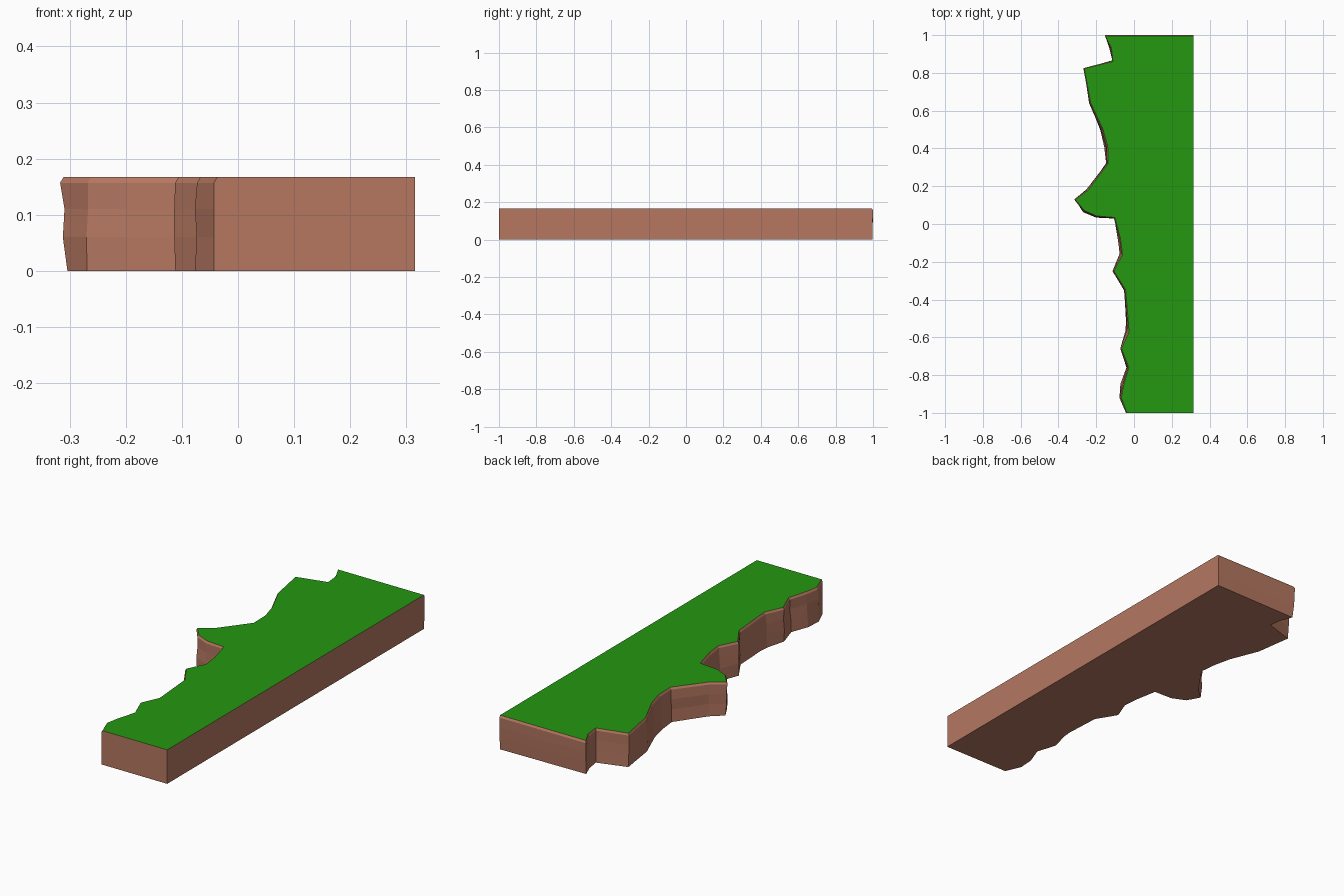
import bpy, bmesh, random
from mathutils import Vector

if "Cube" in bpy.data.objects:
    bpy.data.objects.remove(bpy.data.objects["Cube"])

random.seed(4)


def material(name, rgb):
    m = bpy.data.materials.new(name)
    m.diffuse_color = (*rgb, 1)
    m.use_nodes = True
    m.node_tree.nodes["Principled BSDF"].inputs["Base Color"].default_value = m.diffuse_color
    return m


grass = material("grass green", (0.018, 0.31, 0.005))
rock = material("rock brown", (0.46, 0.185, 0.118))

# Ragged cliff edge, back to front: x, y and how far the lower rock sticks out
EDGE = [(-.155, 1, -.01), (-.125, .93, .003), (-.115, .865, .002),
        (-.268, .825, -.006), (-.235, .64, .002), (-.17, .5, .009),
        (-.145, .41, .011), (-.143, .32, .004), (-.25, .18, -.004),
        (-.317, .13, -.012), (-.267, .067, .003), (-.2, .037, .004),
        (-.105, .03, 0), (-.077, -.08, .008), (-.067, -.16, .011),
        (-.112, -.25, -.002), (-.05, -.35, 0), (-.036, -.52, .005),
        (-.032, -.57, .013), (-.072, -.66, 0), (-.033, -.76, .008),
        (-.06, -.85, .012), (-.073, -.92, .003), (-.043, -1, 0)]
outline = [Vector(e[:2]) for e in EDGE] + [Vector((.315, -1)), Vector((.315, 1))]
bulge = [e[2] for e in EDGE] + [0, -.004]
N, LAST = len(outline), len(EDGE) - 1


def outward(i):
    if i == LAST:
        return Vector((-1, 0))          # stay in the flat front plane
    if i == LAST + 1:
        return Vector((0, 0))           # fixed straight corner
    if i == LAST + 2:
        return Vector((0, 1))           # stay in the flat right plane
    if i == 0:
        return Vector((-.5, 1))
    t = (outline[i + 1] - outline[i - 1]).normalized()
    return Vector((t.y, -t.x))


# Rock slab built of stacked rings, with a bevelled rim under the grass
bm = bmesh.new()
rings = []
for z, share, jitter in [(0, 1, .002), (.06, .7, .004), (.11, .4, .005),
                         (.157, 0, 0), (.167, None, 0)]:
    ring = []
    for i, p in enumerate(outline):
        d = -.006 if share is None else bulge[i] * share
        if i < LAST:
            d += random.uniform(-jitter, jitter)
        q = p + outward(i) * d
        ring.append(bm.verts.new((q.x, min(q.y, 1), z)))
    rings.append(ring)
for lo, hi in zip(rings, rings[1:]):
    for i in range(N):
        j = (i + 1) % N
        bm.faces.new((lo[i], lo[j], hi[j], hi[i])).material_index = 1
bm.faces.new(rings[0][::-1]).material_index = 1
bm.faces.new(rings[-1]).material_index = 0      # grass top
bmesh.ops.recalc_face_normals(bm, faces=bm.faces)

mesh = bpy.data.meshes.new("cliff_ledge")
bm.to_mesh(mesh)
bm.free()
mesh.materials.append(grass)
mesh.materials.append(rock)
bpy.context.collection.objects.link(bpy.data.objects.new("cliff_ledge", mesh))
